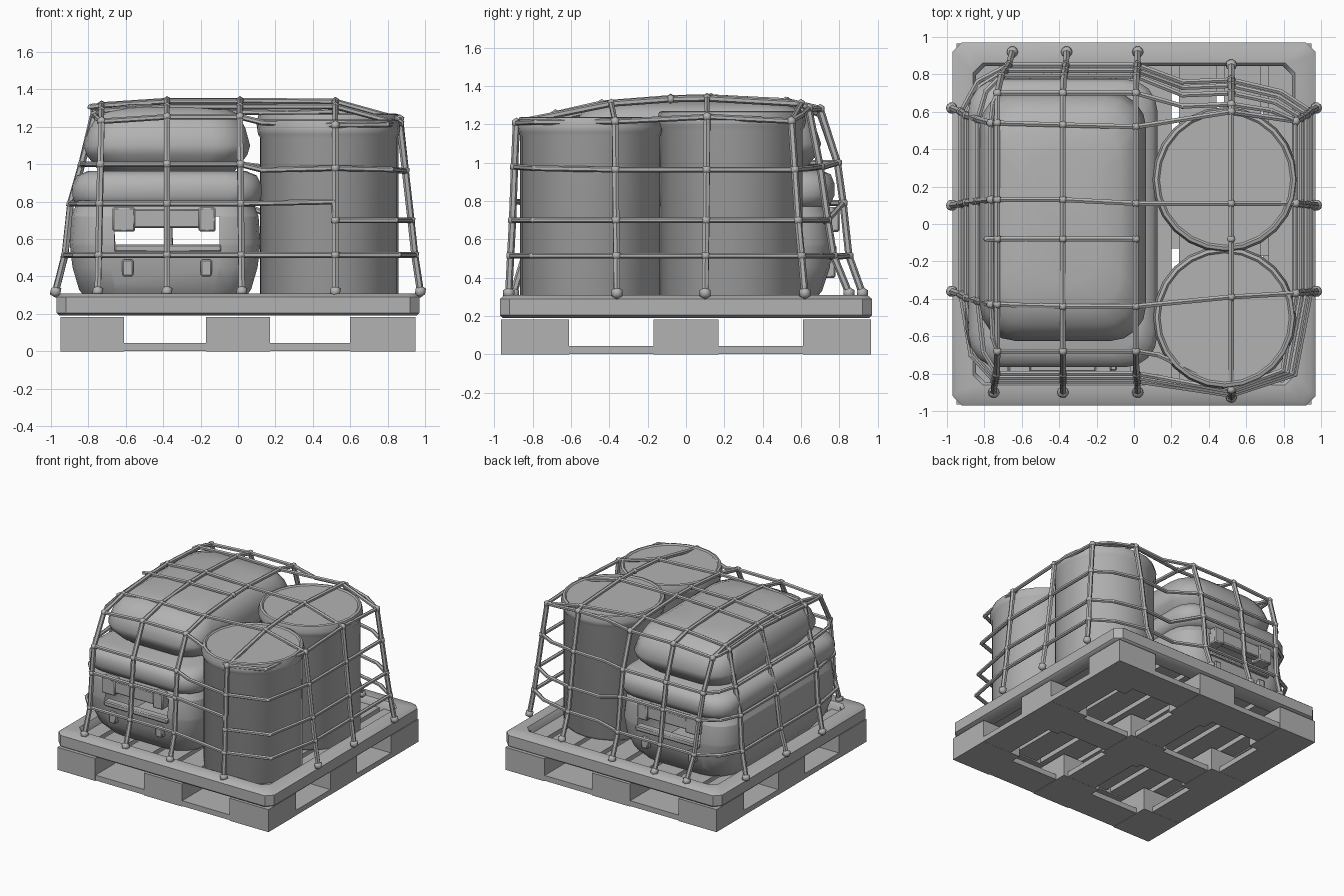
import bpy, bmesh, math
from mathutils import Vector, Matrix

if "Cube" in bpy.data.objects:
    bpy.data.objects.remove(bpy.data.objects["Cube"])

grey = bpy.data.materials.new("plain_grey")
grey.diffuse_color = (0.45, 0.45, 0.45, 1)
grey.use_nodes = True
grey.node_tree.nodes["Principled BSDF"].inputs["Base Color"].default_value = grey.diffuse_color


def finish(name, bm, angle=40):
    bmesh.ops.recalc_face_normals(bm, faces=bm.faces)
    me = bpy.data.meshes.new(name)
    bm.to_mesh(me)
    bm.free()
    me.materials.append(grey)
    ob = bpy.data.objects.new(name, me)
    bpy.context.collection.objects.link(ob)
    bpy.context.view_layer.objects.active = ob
    ob.select_set(True)
    bpy.ops.object.shade_smooth_by_angle(angle=math.radians(angle))
    ob.select_set(False)
    return ob


def rounded_rect(hx, hy, r, n=4):
    pts = []
    for q, (sx, sy) in enumerate(((1, 1), (-1, 1), (-1, -1), (1, -1))):
        for i in range(n + 1):
            a = math.pi / 2 * (q + i / n)
            pts.append((sx * (hx - r) + r * math.cos(a), sy * (hy - r) + r * math.sin(a)))
    return pts


def loft(rings, closed=False):
    """Skin a list of equal-length point rings; closed joins last to first, else caps."""
    bm = bmesh.new()
    vs = [[bm.verts.new(p) for p in ring] for ring in rings]
    pairs = list(zip(vs, vs[1:])) + ([(vs[-1], vs[0])] if closed else [])
    n = len(vs[0])
    for a, b in pairs:
        for i in range(n):
            bm.faces.new((a[i], a[(i + 1) % n], b[(i + 1) % n], b[i]))
    if not closed:
        bm.faces.new(vs[0])
        bm.faces.new(vs[-1])
    return bm


def pillow(rows, cx, cy, r):
    return loft([[(cx + x, cy + y, z) for x, y in rounded_rect(hx, hy, r)] for hx, hy, z in rows])


def boxes(name, items, bevel=0.0):
    """items: (x0, x1, y0, y1, z0, z1)"""
    bm = bmesh.new()
    for x0, x1, y0, y1, z0, z1 in items:
        m = Matrix.Translation(((x0 + x1) / 2, (y0 + y1) / 2, (z0 + z1) / 2))
        m = m @ Matrix.Diagonal((x1 - x0, y1 - y0, z1 - z0, 1))
        bmesh.ops.create_cube(bm, size=1, matrix=m)
    if bevel:
        bmesh.ops.bevel(bm, geom=bm.edges[:], offset=bevel, segments=1, affect='EDGES')
    return finish(name, bm)


# Pallet: raised rim, deck slats, blocks and bottom boards
rim = [(.955, .19), (.97, .205), (.97, .29), (.945, .31), (.86, .31), (.845, .29), (.845, .19)]
finish("pallet_rim", loft([[(x, y, z) for x, y in rounded_rect(h, h, .05, 1)] for h, z in rim], True))
gaps = (-.88, -.70, -.46, -.22, .0, .22, .46, .70, .88)
boxes("deck_slats", [(a + .02, b - .02, -.86, .86, .20, .25) for a, b in zip(gaps, gaps[1:])])
spans = ((-.95, -.61), (-.17, .17), (.6, .95))
boxes("pallet_blocks", [(a, b, c, d, .0, .183) for a, b in spans for c, d in ((-.965, -.61), (-.17, .17), (.61, .965))])
boards = [(-.95, .95, y - .13, y + .13, .002, .045) for y in (-.83, 0, .83)]
boards += [(x - .13, x + .13, -.96, .96, .001, .043) for x in (-.82, 0, .82)]
boxes("bottom_boards", boards)

# Drums
drum = [(.35, .25), (.365, .27), (.365, 1.14), (.378, 1.16), (.383, 1.19), (.372, 1.235),
        (.355, 1.24), (.345, 1.23)]
for name, cx, cy, dz, s in (("front_drum", .485, -.5, 0, 1), ("back_drum", .487, .237, .03, 1.015)):
    finish(name, loft([[(cx + s * r * math.cos(i * math.pi / 12), cy + s * r * math.sin(i * math.pi / 12),
                         z + (dz if z > 1 else 0)) for i in range(24)] for r, z in drum]))

# Chest body: hollow, with hand openings cut in both ends
bm = pillow([(.40, .64, .25), (.46, .71, .33), (.495, .75, .45), (.51, .765, .58),
             (.50, .75, .72), (.47, .72, .80)], -.39, 0, .2)
for co, no in (((-.66, 0, 0), (1, 0, 0)), ((-.10, 0, 0), (1, 0, 0)),
               ((0, 0, .56), (0, 0, 1)), ((0, 0, .72), (0, 0, 1))):
    bmesh.ops.bisect_plane(bm, geom=bm.verts[:] + bm.edges[:] + bm.faces[:], plane_co=co, plane_no=no)
hole = []
for f in bm.faces:
    c = f.calc_center_median()
    if -.66 < c.x < -.10 and .56 < c.z < .72 and abs(c.y) > .6:
        hole.append(f)
bmesh.ops.delete(bm, geom=hole, context='FACES')
finish("chest_body", bm)

# Chest lid and soft sack on top
finish("chest_lid", pillow([(.45, .70, .765), (.49, .75, .785), (.505, .77, .83), (.505, .77, .89),
                            (.48, .75, .94), (.42, .69, .965)], -.38, .005, .17), 60)
finish("top_sack", pillow([(.35, .55, .95), (.385, .60, .99), (.43, .65, 1.05), (.445, .665, 1.10),
                           (.42, .635, 1.19), (.385, .58, 1.265), (.31, .49, 1.305), (.2, .36, 1.322)],
                          -.38, .04, .19), 60)

# Handles and latches on both ends of the chest
hardware = []
for s in (-1, 1):
    for x0, x1, z0, z1, y0, y1 in ((-.67, -.55, .64, .77, .70, .80), (-.21, -.12, .64, .77, .70, .80),
                                   (-.56, -.20, .66, .76, .73, .79), (-.66, -.09, .53, .57, .72, .785),
                                   (-.62, -.56, .40, .49, .70, .78), (-.20, -.14, .40, .49, .70, .78)):
        hardware.append((x0, x1, min(s * y0, s * y1), max(s * y0, s * y1), z0, z1))
boxes("chest_handles", hardware, .008)

# Cargo net
net = bmesh.new()


def ball(p, r):
    bmesh.ops.create_icosphere(net, subdivisions=1, radius=r, matrix=Matrix.Translation(p))


def rope(points, r=.015):
    for a, b in zip(points, points[1:]):
        a, b = Vector(a), Vector(b)
        d = b - a
        if d.length < .01:
            continue
        m = Matrix.Translation((a + b) / 2) @ d.to_track_quat('Z', 'Y').to_matrix().to_4x4()
        bmesh.ops.create_cone(net, segments=6, radius1=r, radius2=r, depth=d.length,
                              cap_ends=True, matrix=m)
    for p in points:
        ball(p, r * 1.1)


def top_z(x, y):
    return 1.34 - .11 * (y - .1) ** 2 - .22 * max(0, x - .5) - .1 * max(0, -x - .5)


def level_z(k, x, y):
    return (.32, .515, .79 if x < .3 else .70, 1.0 - .04 * max(0, x), top_z(x, y) - .02)[k]


def strand(x0, y0, x1, y1, side, offsets):
    """One net strand from the rim up to the top edge; side is the inward direction."""
    pts = []
    for k, off in enumerate((0,) + offsets):
        t = k / 4
        x = x0 + side[0] * off if side[0] else x0 + (x1 - x0) * t
        y = y0 + side[1] * off if side[1] else y0 + (y1 - y0) * t
        pts.append(Vector((x, y, level_z(k, x, y))))
    return pts


cols = (-.73, -.38, .01, .52)
# Each row: rim y, then y where it crosses each lengthwise strand, then y at the right edge
side_rows = ((-.36, (-.43, -.44, -.44, -.39), -.37), (.10, (.13, .13, .11, .11), .11),
             (.62, (.54, .53, .52, .60), .55))
front = [strand(x, -.9, t, 0, (0, 1), (.06, .08, .1, .22)) for x, t in zip((-.75, -.38, .02), cols)]
front.append(strand(.52, -.925, .52, 0, (0, 1), (.01, .02, .03, .04)))
right = [strand(.975, y, 0, t, (-1, 0), (.03, .05, .08, .11)) for y, _, t in side_rows]
back = [strand(.52, .85, .52, 0, (0, -1), (.08, .11, .15, .21))]
back += [strand(x, .92, t, 0, (0, -1), (.07, .10, .13, .22)) for x, t in zip((.02, -.36, -.65), cols[2::-1])]
left = [strand(-.975, y, 0, t[0], (1, 0), (.05, .08, .14, .21)) for y, t, _ in side_rows[::-1]]

sides = (front, right, back, left)
for s in sides:
    for st in s:
        rope(st, .019)
        ball(st[0], .034)
        for p in st[1:]:
            ball(p, .027)

# Net loops around the load; weight sets how far each corner bulges outward
weights = (.6, .25, .3, .4)
for k in range(1, 5):
    loop = []
    for i, s in enumerate(sides):
        loop += [st[k] for st in s]
        if i == 0 and k == 2:
            loop.insert(-1, s[-1][k] + Vector((-.01, 0, .1)))
        if i == 0 and k > 2:
            loop.insert(-1, Vector((.13, s[2][k].y - .02, s[2][k].z - .03)))
        if i == 2:
            loop.insert(-3, Vector((.26, s[0][k].y - .01, s[0][k].z - .01)))
        a, b = s[-1][k], sides[(i + 1) % 4][0][k]
        corner = Vector((b.x, a.y, 0)) if i % 2 == 0 else Vector((a.x, b.y, 0))
        w = weights[i]
        p = corner * w + (a + b) * (1 - w) / 2
        p.z = (a.z + b.z) / 2
        loop.append(p)
    rope(loop + loop[:1])

# Net strands across the top
for i, x in enumerate(cols):
    a, b = front[i][4], back[3 - i][4]
    mid = [Vector((x, r[1][i], top_z(x, r[1][i]))) for r in side_rows]
    mid.insert(1, Vector((x, -.08, top_z(x, -.08))))
    rope([a] + mid + [b], .017)
    for p in mid:
        ball(p, .025)
for i, (_, ys, _) in enumerate(side_rows):
    rope([left[2 - i][4]] + [Vector((x, y, top_z(x, y))) for x, y in zip(cols, ys)] + [right[i][4]])
rope([Vector((x, -.08, top_z(x, -.08))) for x in (-.79, -.73, -.38, .01)])
finish("cargo_net", net, 50)
